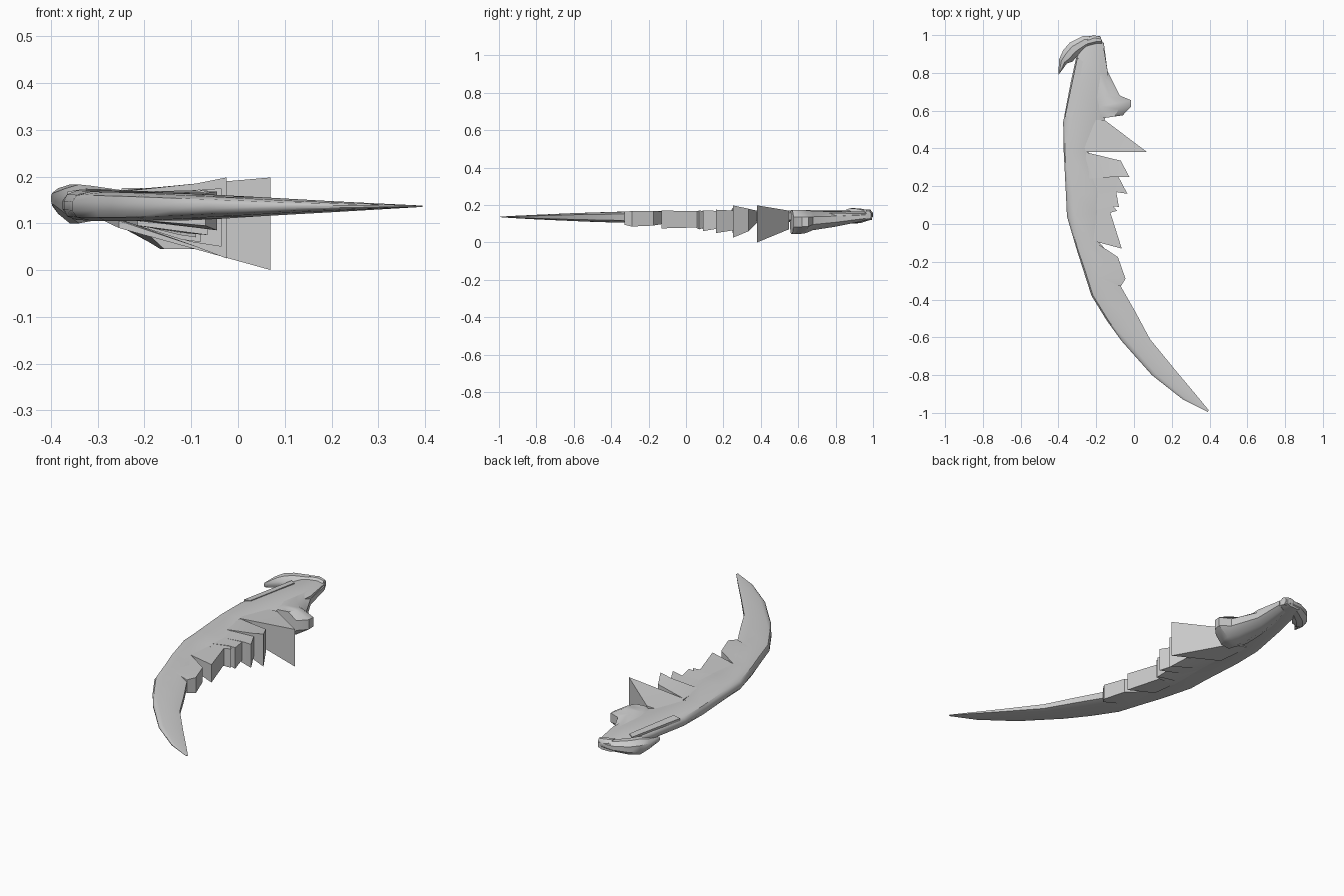
import bpy, bmesh

grey = bpy.data.materials.new("bone grey")
grey.diffuse_color = (0.6, 0.6, 0.6, 1)

# Rounded flat cross-section: t runs lead -> trail edge, s runs bottom -> top
FLAT = [(0, .3), (.05, .75), (.2, 1), (.75, 1), (1, .6),
        (1, -.6), (.75, -1), (.2, -1), (.05, -.75), (0, -.3)]
ROUND = [(0, .4), (.3, 1), (.7, 1), (1, .4), (1, -.4), (.7, -1), (.3, -1), (0, -.4)]


def finish(name, bm, angle):
    bmesh.ops.recalc_face_normals(bm, faces=bm.faces)
    mesh = bpy.data.meshes.new(name)
    bm.to_mesh(mesh)
    bm.free()
    mesh.materials.append(grey)
    ob = bpy.data.objects.new(name, mesh)
    bpy.context.collection.objects.link(ob)
    bpy.ops.object.select_all(action='DESELECT')
    ob.select_set(True)
    bpy.context.view_layer.objects.active = ob
    bpy.ops.object.shade_smooth_by_angle(angle=angle)


def loft(name, stations, profile):
    """Each station: lead x, lead y, trail x, trail y, low z, high z."""
    bm = bmesh.new()
    rings = []
    for lx, ly, tx, ty, lo, hi in stations:
        mid, half = (lo + hi) / 2, (hi - lo) / 2
        rings.append([bm.verts.new((lx + (tx - lx) * t, ly + (ty - ly) * t, mid + half * s))
                      for t, s in profile])
    n = len(profile)
    for a, b in zip(rings, rings[1:]):
        for i in range(n):
            j = (i + 1) % n
            bm.faces.new((a[i], a[j], b[j], b[i]))
    bm.faces.new(rings[0])
    bm.faces.new(rings[-1])
    finish(name, bm, 0.7)


def feather(name, outline):
    """Flaring wedge; each outline point: x, y, low z, high z."""
    bm = bmesh.new()
    low = [bm.verts.new((x, y, lo)) for x, y, lo, hi in outline]
    top = [bm.verts.new((x, y, hi)) for x, y, lo, hi in outline]
    n = len(outline)
    for i in range(n):
        j = (i + 1) % n
        bm.faces.new((low[i], low[j], top[j], top[i]))
    caps = [bm.faces.new(low), bm.faces.new(top)]
    bmesh.ops.triangulate(bm, faces=caps)
    finish(name, bm, 0.5)


# Curved main blade, from the shoulder end to the sharp tip
loft("wing_blade", [
    (-.27, .99, -.18, .995, .12, .16),
    (-.30, .91, -.165, .96, .115, .165),
    (-.335, .75, -.14, .81, .11, .168),
    (-.375, .54, -.155, .55, .108, .17),
    (-.372, .38, -.24, .38, .107, .17),
    (-.36, .15, -.14, .17, .106, .169),
    (-.355, .04, -.15, .06, .105, .168),
    (-.305, -.13, -.19, -.09, .105, .167),
    (-.27, -.24, -.11, -.18, .105, .166),
    (-.225, -.38, -.07, -.33, .106, .164),
    (-.145, -.51, .01, -.47, .11, .16),
    (-.065, -.62, .085, -.61, .115, .156),
    (.095, -.80, .22, -.775, .123, .148),
    (.26, -.93, .325, -.90, .13, .142),
    (.39, -.995, .395, -.985, .135, .138)], FLAT)

# Swollen lobe on the trailing edge near the shoulder
loft("shoulder_lobe", [
    (-.24, .93, -.16, .96, .115, .16),
    (-.25, .79, -.14, .81, .085, .165),
    (-.25, .67, -.075, .68, .065, .168),
    (-.24, .61, -.015, .655, .05, .172),
    (-.23, .58, -.017, .62, .045, .174),
    (-.20, .555, -.06, .575, .045, .174)], ROUND)

# Hooked claw curling off the shoulder end
loft("claw", [
    (-.20, .997, -.19, .96, .125, .165),
    (-.27, .995, -.25, .93, .118, .172),
    (-.34, .96, -.30, .89, .105, .18),
    (-.375, .92, -.325, .86, .10, .183),
    (-.397, .87, -.355, .85, .12, .175),
    (-.40, .79, -.392, .80, .14, .165)], ROUND)
loft("claw_knuckle", [
    (-.245, .985, -.25, .94, .13, .175),
    (-.215, 1.0, -.20, .95, .122, .175),
    (-.175, .99, -.17, .955, .125, .168)], ROUND)

# Flaring feathers along the trailing edge
feather("large_feather", [
    (-.30, .55, .112, .165), (-.155, .55, .07, .17),
    (.07, .38, .0, .198), (-.255, .38, .09, .17)])
feather("second_feather", [
    (-.255, .38, .105, .169), (-.07, .335, .06, .18), (-.025, .25, .025, .198),
    (-.09, .25, .05, .185), (-.25, .24, .107, .168)])
feather("third_feather", [
    (-.25, .30, .107, .168), (-.085, .255, .065, .17), (-.035, .16, .05, .175),
    (-.10, .17, .06, .17), (-.25, .15, .107, .167)])
feather("fourth_feather", [
    (-.25, .22, .107, .167), (-.095, .175, .075, .168), (-.08, .09, .06, .172),
    (-.12, .095, .065, .17), (-.25, .06, .106, .167)])
feather("fifth_feather", [
    (-.25, .14, .106, .167), (-.115, .10, .08, .168), (-.09, .07, .07, .17),
    (-.125, .06, .075, .168), (-.25, .02, .106, .166)])
feather("sixth_feather", [
    (-.25, .08, .106, .166), (-.125, .06, .08, .168),
    (-.065, -.13, .075, .17), (-.215, -.09, .095, .166)])
feather("seventh_feather", [
    (-.215, -.09, .105, .166), (-.085, -.175, .09, .167), (-.045, -.29, .085, .168),
    (-.07, -.33, .095, .164), (-.20, -.28, .106, .165)])

# Thin raised strip along the leading edge
feather("leading_strip", [
    (-.365, .57, .15, .168), (-.30, .88, .15, .169),
    (-.27, .86, .15, .172), (-.325, .57, .15, .174)])
